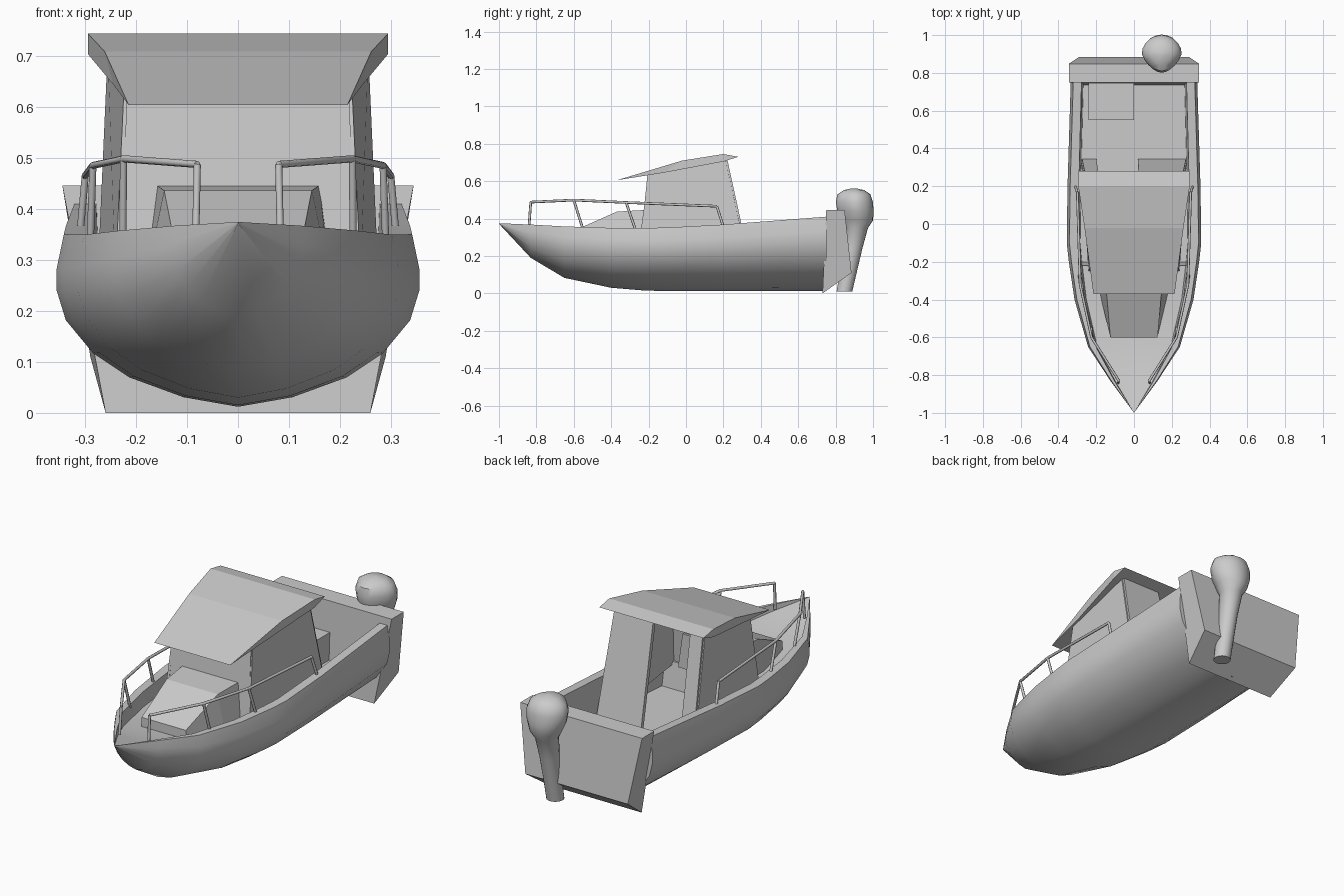
import bpy, bmesh, math
from mathutils import Vector

if "Cube" in bpy.data.objects:
    bpy.data.objects.remove(bpy.data.objects["Cube"])


def build(name, verts, faces, smooth=None, thick=0):
    me = bpy.data.meshes.new(name)
    me.from_pydata(verts, [], faces)
    bm = bmesh.new()
    bm.from_mesh(me)
    bmesh.ops.remove_doubles(bm, verts=bm.verts, dist=0.0004)
    bmesh.ops.recalc_face_normals(bm, faces=bm.faces)
    bm.to_mesh(me)
    bm.free()
    ob = bpy.data.objects.new(name, me)
    bpy.context.collection.objects.link(ob)
    if thick:
        mod = ob.modifiers.new("thickness", 'SOLIDIFY')
        mod.thickness, mod.offset = thick, 0
    if smooth:
        bpy.ops.object.select_all(action='DESELECT')
        bpy.context.view_layer.objects.active = ob
        ob.select_set(True)
        bpy.ops.object.shade_smooth_by_angle(angle=math.radians(smooth))
    return ob


def loft(name, rings, smooth=None):
    """Skin a list of closed rings and cap both ends."""
    n = len(rings[0])
    faces = [(i * n + j, i * n + (j + 1) % n, (i + 1) * n + (j + 1) % n, (i + 1) * n + j)
             for i in range(len(rings) - 1) for j in range(n)]
    faces += [tuple(range(n)), tuple(range((len(rings) - 1) * n, len(rings) * n))]
    return build(name, [p for r in rings for p in r], faces, smooth)


def mirrored_ring(half):
    """Left-right ring from half-section points given as (x, y, z)."""
    return half + [(-x, y, z) for x, y, z in reversed(half)]


# hull: y, half width, keel, sheer, inner floor height
stations = [(-1, 0, .372, .375, .374), (-.83, .125, .19, .368, .335),
            (-.65, .243, .083, .358, .29), (-.4, .315, .03, .35, .28),
            (-.22, .342, .015, .35, .28), (-.2, .345, .015, .35, .15),
            (-.1, .356, .012, .352, .15), (.2, .352, .012, .368, .15),
            (.75, .335, .012, .41, .15)]
shape = [(.3, .055), (.6, .17), (.8, .31), (.95, .5), (1, .67), (1, .8), (.96, 1)]
rings = []
for y, w, keel, sheer, floor in stations:
    right = [(u * w, y, keel + v * (sheer - keel)) for u, v in shape]
    right += [(.83 * w, y, sheer), (.8 * w, y, floor)]
    rings.append([(0, y, keel)] + right + [(0, y, floor)]
                 + [(-x, yy, z) for x, yy, z in reversed(right)])
loft("hull", rings, 35)

# transom block
loft("transom", [mirrored_ring([(.26, .73, 0), (.345, .75, .447)]),
                 mirrored_ring([(.29, .885, .11), (.345, .848, .447)])])

# fore cabin trunk
loft("cabin_trunk", [mirrored_ring([(.125, -.6, .28), (.125, -.6, .335)]),
                     mirrored_ring([(.18, -.37, .27), (.145, -.37, .437)]),
                     mirrored_ring([(.185, -.2, .27), (.16, -.2, .447)])])

# wheelhouse walls
T = .012
for s, side in ((1, "right"), (-1, "left")):
    build("cabin_wall_" + side,
          [(s * .235, -.25, .27), (s * .275, .335, .15), (s * .25, .212, .71),
           (s * .218, -.2, .635)], [(0, 1, 2, 3)], thick=T)
build("windscreen", [(-.235, -.25, .15), (.235, -.25, .15), (.218, -.2, .635), (-.218, -.2, .635)],
      [(0, 1, 2, 3)], thick=T)
for name, x0, x1, t0, t1 in (("bulkhead_right", .02, .275, .03, .25),
                             ("bulkhead_left", -.275, -.2, -.25, -.18)):
    build(name, [(x0, .335, .15), (x1, .335, .15), (t1, .212, .71), (t0, .212, .71)],
          [(0, 1, 2, 3)], thick=.02)

# wheelhouse roof, a wedge-edged slab
half = [(.215, -.37, .605), (.262, -.02, .71), (.295, .2, .745),
        (.295, .28, .73), (.295, .2, .705), (.245, -.12, .645)]
n = len(half)
faces = [(i, (i + 1) % n, (i + 1) % n + n, i + n) for i in range(n)]
for k in (0, n):
    faces += [(k, k + 1, k + 5), (k + 1, k + 2, k + 4, k + 5), (k + 2, k + 3, k + 4)]
build("cabin_roof", half + [(-x, y, z) for x, y, z in half], faces)

# cockpit locker
loft("locker", [[(x, y, z) for x, y in ((-.24, .55), (0, .55), (0, .76), (-.24, .76))]
                for z in (.14, .29)])

# outboard motor: z, centre y, radius x, radius y
motor = [(.01, .847, .042, .042), (.1, .865, .042, .045), (.24, .893, .045, .05),
         (.35, .915, .055, .058), (.39, .915, .08, .085), (.44, .906, .1, .097),
         (.49, .9, .106, .099), (.53, .898, .09, .088), (.552, .898, .055, .055),
         (.562, .898, .01, .01)]
rings = []
for z, cy, rx, ry in motor:
    ring = []
    for k in range(20):
        a = 2 * math.pi * k / 20
        s = math.sin(a)
        pinch = 1 - (.3 * max(0, -s) if z > .38 else 0)
        ring.append((.147 + rx * math.cos(a) * pinch, cy + ry * s, z))
    rings.append(ring)
loft("outboard_motor", rings, 40)


# bow rails
def tube(name, pts, r=.007):
    rings = []
    for i, p in enumerate(pts):
        d = (Vector(pts[min(i + 1, len(pts) - 1)]) - Vector(pts[max(i - 1, 0)])).normalized()
        side = d.cross(Vector((1, 0, 0)) if abs(d.z) > .7 else Vector((0, 0, 1))).normalized()
        up = d.cross(side)
        rings.append([tuple(Vector(p) + r * (math.cos(a) * side + math.sin(a) * up))
                      for a in (2 * math.pi * k / 8 for k in range(8))])
    loft(name, rings, 50)


rail = [(.08, -.83, .488), (.225, -.6, .499), (.285, -.32, .486), (.3, .165, .466)]
feet = [(.083, -.84, .35), (.226, -.55, .34), (.29, -.27, .34), (.31, .2, .355)]
for s, side in ((1, "right"), (-1, "left")):
    flip = lambda p: (s * p[0], p[1], p[2])
    tube("rail_" + side, [flip(p) for p in rail])
    for i, (a, b) in enumerate(zip(rail, feet)):
        tube(f"rail_post_{side}_{i + 1}", [flip(a), flip(b)])
